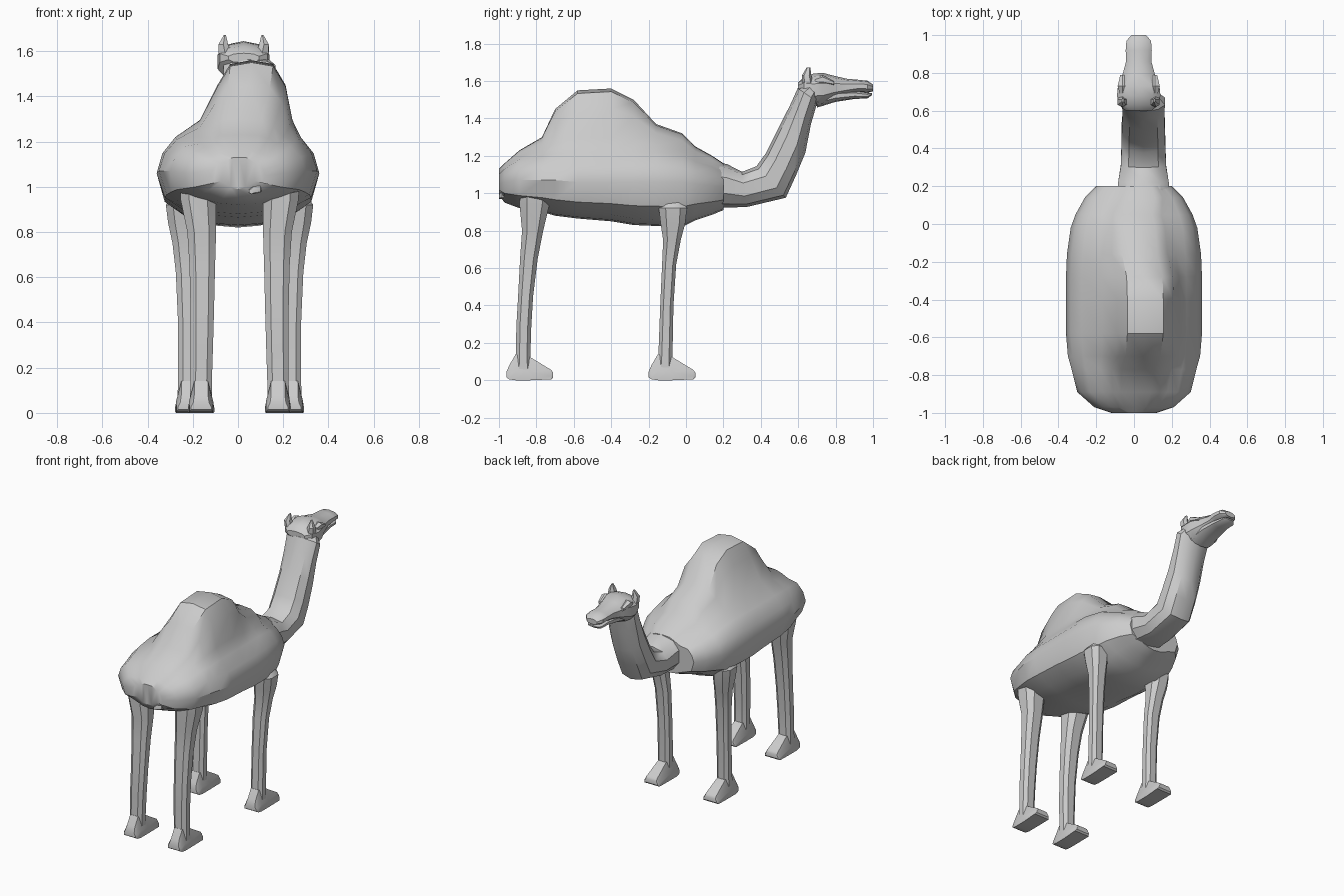
import bpy, bmesh, math
from mathutils import Vector


def loft(name, rings):
    """Skin a list of equal-length point rings and cap both ends."""
    bm = bmesh.new()
    vs = [[bm.verts.new(p) for p in r] for r in rings]
    n = len(vs[0])
    for a, b in zip(vs, vs[1:]):
        for i in range(n):
            j = (i + 1) % n
            bm.faces.new((a[i], a[j], b[j], b[i]))
    bm.faces.new(vs[0][::-1])
    bm.faces.new(vs[-1])
    bmesh.ops.triangulate(bm, faces=[f for f in bm.faces if len(f.verts) > 4])
    bmesh.ops.recalc_face_normals(bm, faces=bm.faces)
    me = bpy.data.meshes.new(name)
    bm.to_mesh(me)
    bm.free()
    ob = bpy.data.objects.new(name, me)
    bpy.context.collection.objects.link(ob)
    return ob


def oval(c, u, v, n=10, power=0.85):
    """Slightly squared oval ring around c with half-axes u and v."""
    pts = []
    for i in range(n):
        a = 2 * math.pi * (i + 0.5) / n
        ca, sa = math.cos(a), math.sin(a)
        pts.append(Vector(c) + Vector(u) * math.copysign(abs(ca) ** power, ca)
                   + Vector(v) * math.copysign(abs(sa) ** power, sa))
    return pts


# Body with the hump leaning to +x: y, half width, belly z, side z, shoulder z, top z
body = [
    (-1.00, 0.12, 0.99, 1.05, 1.10, 1.13),
    (-0.97, 0.21, 0.95, 1.06, 1.13, 1.16),
    (-0.89, 0.30, 0.92, 1.07, 1.18, 1.23),
    (-0.77, 0.33, 0.90, 1.07, 1.20, 1.30),
    (-0.70, 0.35, 0.88, 1.07, 1.21, 1.45),
    (-0.58, 0.36, 0.865, 1.06, 1.22, 1.55),
    (-0.40, 0.36, 0.85, 1.06, 1.22, 1.56),
    (-0.28, 0.36, 0.83, 1.06, 1.22, 1.50),
    (-0.16, 0.355, 0.825, 1.06, 1.22, 1.37),
    (-0.02, 0.335, 0.82, 1.06, 1.20, 1.32),
    (0.05, 0.31, 0.855, 1.05, 1.17, 1.25),
    (0.14, 0.26, 0.885, 1.04, 1.14, 1.20),
    (0.20, 0.20, 0.91, 1.03, 1.11, 1.16),
]
rings = []
for y, w, zb, zw, zs, zt in body:
    h = zt - zs
    cx = 0.06 * min(1, h / 0.3) + (0.03 if y > 0.1 else 0)
    k = w / 0.36
    half = [(0.28 * w, zb + 0.008, 0), (0.62 * w, zb + 0.035, 0),
            (0.90 * w, zb * 0.55 + zw * 0.45, 0), (w, zw, 0),
            (0.93 * w, zw * 0.45 + zs * 0.55, 0), (0.77 * w, zs, 0),
            (0.205 * k, zs + h * 0.22, 0.6), (0.15 * k, zs + h * 0.68, 1),
            (0.095 * k, zs + h * 0.95, 1)]
    right = [(cx * s + x, y, z) for x, z, s in half]
    left = [(cx * s - x, y, z) for x, z, s in half]
    rings.append([(0, y, zb)] + right + [(cx, y, zt)] + left[::-1])
loft("body", rings)

# Neck: upper edge (y, z), lower edge (y, z), half width
neck = [((0.12, 1.17), (0.12, 0.93), 0.15), ((0.22, 1.15), (0.22, 0.93), 0.14),
        ((0.30, 1.11), (0.32, 0.93), 0.125), ((0.38, 1.14), (0.53, 0.98), 0.12),
        ((0.43, 1.21), (0.585, 1.10), 0.12), ((0.50, 1.35), (0.635, 1.22), 0.115),
        ((0.56, 1.47), (0.665, 1.37), 0.115), ((0.60, 1.56), (0.70, 1.49), 0.12),
        ((0.64, 1.58), (0.71, 1.53), 0.09)]
rings = []
for (ya, za), (yb, zb), w in neck:
    c = (0.05, (ya + yb) / 2, (za + zb) / 2)
    rings.append(oval(c, (w, 0, 0), (0, (ya - yb) / 2 * 1.05, (za - zb) / 2 * 1.05)))
loft("neck", rings)

# Skull and lower jaw: y, bottom z, top z, half width
HX = 0.025


def head_loft(name, rows):
    return loft(name, [oval((HX, y, (b + t) / 2), (w, 0, 0), (0, 0, (t - b) / 2 * 1.05))
                       for y, b, t, w in rows])


head_loft("head", [(0.60, 1.55, 1.59, 0.07), (0.63, 1.52, 1.62, 0.11),
                   (0.68, 1.47, 1.635, 0.12), (0.73, 1.47, 1.64, 0.115),
                   (0.79, 1.50, 1.625, 0.09), (0.86, 1.525, 1.61, 0.07),
                   (0.92, 1.54, 1.605, 0.072), (0.97, 1.54, 1.60, 0.068),
                   (1.00, 1.545, 1.58, 0.04)])
head_loft("lower_jaw", [(0.70, 1.46, 1.54, 0.085), (0.80, 1.49, 1.55, 0.075),
                        (0.90, 1.505, 1.55, 0.06), (0.97, 1.508, 1.538, 0.055),
                        (0.995, 1.525, 1.535, 0.035)])

for s, side in ((1, "right"), (-1, "left")):
    # Ears and brows
    loft("ear_" + side, [
        oval((HX + s * 0.082, 0.65, 1.59), (0.032, 0, 0), (0, 0.03, 0), 6),
        oval((HX + s * 0.09, 0.645, 1.63), (0.024, 0, 0), (0, 0.025, 0), 6),
        oval((HX + s * 0.083, 0.655, 1.672), (0.005, 0, 0), (0, 0.01, 0), 6)])
    loft("brow_" + side, [
        oval((HX + s * 0.085, y, z), (r, 0, 0), (0, 0, r * 0.8), 6)
        for y, z, r in ((0.69, 1.60, 0.018), (0.73, 1.608, 0.03), (0.79, 1.59, 0.014))])

    # Legs: z, back y, front y, inner x, outer x
    legs = {
        "hind_leg": [(1.02, -0.89, -0.72, 0.10, 0.27), (0.94, -0.895, -0.725, 0.10, 0.265),
                     (0.80, -0.88, -0.76, 0.10, 0.235), (0.65, -0.89, -0.79, 0.105, 0.225),
                     (0.45, -0.90, -0.815, 0.11, 0.22), (0.28, -0.91, -0.825, 0.115, 0.22),
                     (0.13, -0.91, -0.83, 0.12, 0.22), (0.02, -0.92, -0.82, 0.12, 0.225)],
        "fore_leg": [(0.97, -0.12, -0.02, 0.22, 0.29), (0.92, -0.15, 0.01, 0.19, 0.33),
                     (0.84, -0.14, 0.0, 0.185, 0.32), (0.75, -0.125, -0.025, 0.185, 0.30),
                     (0.62, -0.13, -0.05, 0.18, 0.285), (0.40, -0.14, -0.065, 0.18, 0.275),
                     (0.13, -0.15, -0.07, 0.18, 0.275), (0.02, -0.16, -0.07, 0.18, 0.28)],
    }
    for name, rows in legs.items():
        loft(name + "_" + side, [
            oval((0.007 + s * (xi + xo) / 2, (yb + yf) / 2, z),
                 ((xo - xi) / 2, 0, 0), (0, (yf - yb) / 2, 0), 8, 0.75)
            for z, yb, yf, xi, xo in rows])
        # Wedge foot: offset along y, bottom z, top z, bottom and top half widths
        z, yb, yf, xi, xo = rows[-2]
        cx, cy = 0.007 + s * (xi + xo) / 2, (yb + yf) / 2
        foot = [(-0.09, 0.015, 0.045, 0.045, 0.035), (-0.075, 0.005, 0.08, 0.052, 0.03),
                (-0.04, 0, 0.14, 0.054, 0.03), (0.035, 0, 0.125, 0.054, 0.03),
                (0.15, 0.005, 0.055, 0.058, 0.04), (0.16, 0.015, 0.04, 0.05, 0.04)]
        loft("foot_" + name + "_" + side, [
            [(cx - wb, cy + y, b), (cx + wb, cy + y, b), (cx + wb, cy + y, b + (t - b) * 0.35),
             (cx + wt, cy + y, t), (cx - wt, cy + y, t), (cx - wb, cy + y, b + (t - b) * 0.35)]
            for y, b, t, wb, wt in foot])

# Short tail stub
loft("tail", [oval((x, y, z), (r, 0, 0), (0, 0, r), 6)
              for x, y, z, r in ((0.10, -0.92, 1.00, 0.03), (0.08, -0.985, 0.99, 0.022),
                                 (0.06, -1.0, 0.98, 0.012))])

bpy.ops.object.select_all(action='SELECT')
bpy.context.view_layer.objects.active = bpy.data.objects["body"]
bpy.ops.object.shade_smooth_by_angle(angle=math.radians(35))
